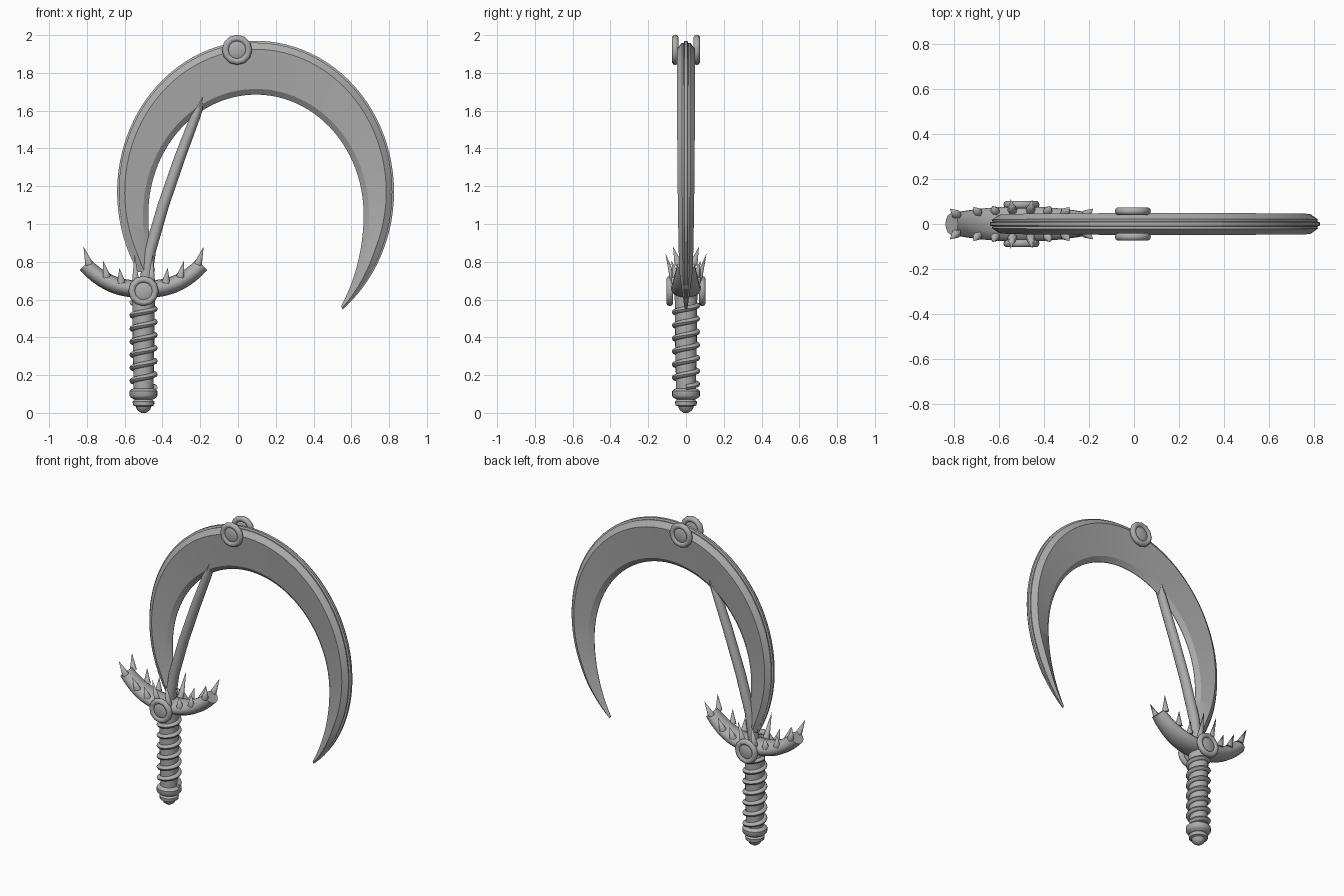
import bpy, math
from math import sin, cos, pi, radians
from mathutils import Vector

if "Cube" in bpy.data.objects:
    bpy.data.objects.remove(bpy.data.objects["Cube"])

steel = bpy.data.materials.new("grey_metal")
steel.use_nodes = True
GREY = (0.42, 0.42, 0.42, 1)
steel.diffuse_color = GREY
steel.node_tree.nodes["Principled BSDF"].inputs["Base Color"].default_value = GREY

GRIP_X = -0.5


def finish(obj, name, angle=40):
    obj.name = obj.data.name = name
    obj.data.materials.append(steel)
    bpy.ops.object.select_all(action="DESELECT")
    obj.select_set(True)
    bpy.context.view_layer.objects.active = obj
    bpy.ops.object.shade_smooth_by_angle(angle=radians(angle))
    return obj


def loft(name, rings, angle=40):
    """Skin a list of equal-length closed rings and cap both ends."""
    n = len(rings[0])
    verts = [v for ring in rings for v in ring]
    faces = [(i * n + j, i * n + (j + 1) % n, (i + 1) * n + (j + 1) % n, (i + 1) * n + j)
             for i in range(len(rings) - 1) for j in range(n)]
    faces += [tuple(range(n))[::-1], tuple(range(len(verts) - n, len(verts)))]
    mesh = bpy.data.meshes.new(name)
    mesh.from_pydata(verts, [], faces)
    obj = bpy.data.objects.new(name, mesh)
    bpy.context.collection.objects.link(obj)
    finish(obj, name, angle)
    bpy.ops.object.mode_set(mode="EDIT")
    bpy.ops.mesh.select_all(action="SELECT")
    bpy.ops.mesh.normals_make_consistent(inside=False)
    bpy.ops.object.mode_set(mode="OBJECT")
    return obj


def tube(name, path, sides=16, angle=40):
    """Loft ellipses along a path in the xz plane; path = (x, z, in-plane radius, y radius)."""
    rings = []
    for i, (x, z, ra, rb) in enumerate(path):
        a, b = path[max(i - 1, 0)], path[min(i + 1, len(path) - 1)]
        t = Vector((b[0] - a[0], 0, b[1] - a[1])).normalized()
        normal = Vector((t.z, 0, -t.x))
        rings.append([Vector((x, 0, z)) + normal * ra * cos(k) + Vector((0, rb * sin(k), 0))
                      for k in (2 * pi * j / sides for j in range(sides))])
    return loft(name, rings, angle)


# Crescent blade: bevelled section swept between an outer and an inner ellipse
STEPS = 72
rings = []
for i in range(STEPS + 1):
    t = i / STEPS
    a_out = radians(212 + (-51 - 212) * t)
    deg_in = 207 + (-44 - 207) * t
    a_in = radians(deg_in)
    flare = 1 + 0.1 * (max(0, -deg_in) / 44) ** 2 + 0.05 * (max(0, deg_in - 180) / 27) ** 2
    outer = Vector((0.093 + 0.733 * cos(a_out), 0, 1.17 + 0.80 * sin(a_out)))
    inner = Vector((0.095 + 0.57 * flare * cos(a_in), 0, 1.05 + 0.635 * flare * sin(a_in)))
    width = (outer - inner).length
    inward = (inner - outer).normalized()
    thin = (1 - 0.4 * abs(2 * t - 1) ** 3) * min(1, 0.1 + width / 0.1)
    bevel = min(1, width / 0.12)
    half = [(0, 0.008), (0.012 * bevel, 0.012), (0.010 * bevel, 0.022),
            (0.045 * bevel, 0.048), (width - 0.03 * bevel, 0.026), (width, 0.002)]
    section = half + [(d, -y) for d, y in reversed(half)]
    rings.append([outer + inward * d + Vector((0, y * thin, 0)) for d, y in section])
loft("crescent_blade", rings, 20)

# Slanted brace between guard and blade, ending in a point
tube("brace_rod", [(-0.495, 0.66, 0.032, 0.034), (-0.465, 0.86, 0.031, 0.034),
                   (-0.395, 1.10, 0.030, 0.033), (-0.305, 1.36, 0.029, 0.032),
                   (-0.225, 1.57, 0.026, 0.030), (-0.19, 1.66, 0.018, 0.030),
                   (-0.165, 1.735, 0.002, 0.026)], 12)


# Upswept guard
def guard_point(u):
    return GRIP_X + 0.31 * u, 0.655 + 0.13 * abs(u) ** 2.5


tube("guard", [(*guard_point(u), 0.046 - 0.006 * u * u, 0.08 - 0.032 * u * u)
               for u in (k / 10 for k in range(-10, 11))], 14)

# Spikes along both top edges of the guard: (position, length)
for side in (-1, 1):
    for face in (-1, 1):
        for k, (u, length) in enumerate([(0.13, 0.17), (0.38, 0.08), (0.63, 0.09), (0.93, 0.10)]):
            x, z = guard_point(u * side)
            lean = Vector((0.35 * u * side, face * 0.3, 1)).normalized()
            base = Vector((x, face * (0.06 - 0.022 * u * u), z + 0.025))
            bpy.ops.mesh.primitive_cone_add(vertices=7, radius1=0.022, radius2=0, depth=length,
                                            location=base + lean * length / 2,
                                            rotation=lean.to_track_quat("Z", "Y").to_euler())
            finish(bpy.context.object, f"guard_spike_{k}", 60)

# Grip and pommel turned around the handle axis
tube("grip", [(GRIP_X, z, r, r) for z, r in [(0.10, 0.052), (0.35, 0.057), (0.64, 0.060)]], 20)
tube("pommel", [(GRIP_X, z, r, r) for z, r in
                [(0.0, 0.012), (0.015, 0.034), (0.035, 0.042), (0.04, 0.056), (0.06, 0.058),
                 (0.07, 0.048), (0.08, 0.066), (0.09, 0.074), (0.115, 0.074), (0.125, 0.064),
                 (0.13, 0.05)]], 20)

# Cord wound up the grip
TURNS, PER = 6.5, 20
coil = []
count = int(TURNS * PER)
for i in range(count + 1):
    a = 2 * pi * i / PER
    radial = Vector((cos(a), sin(a), 0))
    centre = Vector((GRIP_X, 0, 0.135 + 0.45 * i / count)) + radial * 0.058
    coil.append([centre + radial * 0.017 * cos(k) + Vector((0, 0, 0.015 * sin(k)))
                 for k in (2 * pi * j / 8 for j in range(8))])
loft("grip_cord", coil, 50)

# Round medallions on both faces of the guard and the blade
for part, x, z, y in [("guard", GRIP_X, 0.645, 0.086), ("blade", -0.005, 1.922, 0.057)]:
    for face in (-1, 1):
        spot = (x, face * y, z)
        bpy.ops.mesh.primitive_torus_add(location=spot, rotation=(pi / 2, 0, 0), major_radius=0.062,
                                         minor_radius=0.018, major_segments=12, minor_segments=10)
        finish(bpy.context.object, f"{part}_medallion_ring", 50)
        bpy.ops.mesh.primitive_uv_sphere_add(segments=12, ring_count=8, radius=0.054,
                                             location=spot, rotation=(pi / 2, 0, 0))
        gem = bpy.context.object
        gem.scale = (1, 1, 0.28)
        finish(gem, f"{part}_medallion_gem", 50)
